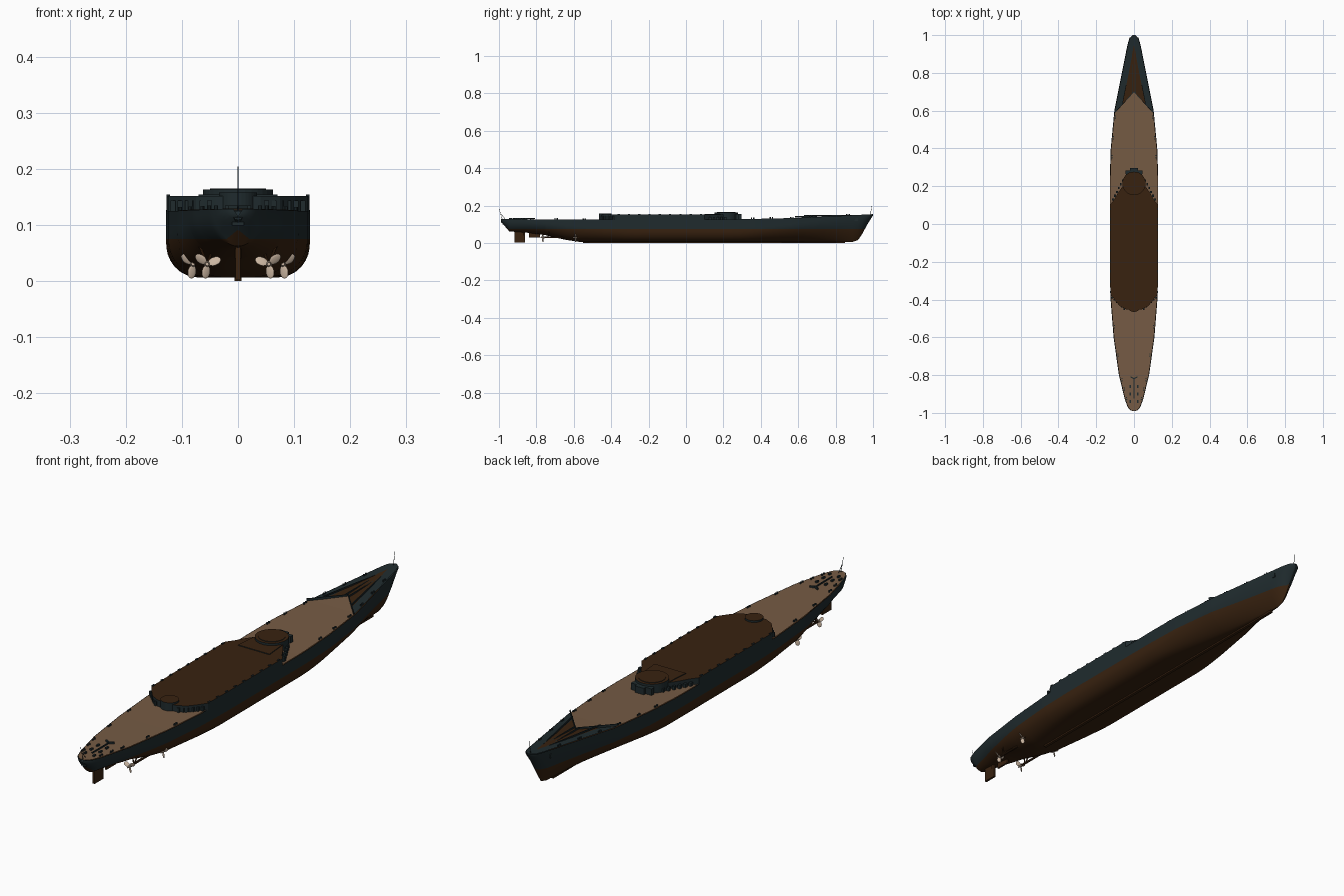
import bpy, bmesh, math
from mathutils import Vector, Matrix

cube = bpy.data.objects.get("Cube")
if cube:
    bpy.data.objects.remove(cube)


def material(name, color):
    m = bpy.data.materials.new(name)
    m.use_nodes = True
    m.diffuse_color = (*color, 1)
    m.node_tree.nodes["Principled BSDF"].inputs["Base Color"].default_value = (*color, 1)
    return m


GREEN = material("dark grey green", (.014, .024, .027))
BROWN = material("dark brown", (.04, .016, .005))
TAN = material("deck tan", (.18, .105, .058))
BRONZE = material("pale bronze", (.6, .47, .36))


def finish(name, bm, mats, smooth=False):
    bmesh.ops.remove_doubles(bm, verts=bm.verts, dist=1e-5)
    bmesh.ops.recalc_face_normals(bm, faces=bm.faces)
    me = bpy.data.meshes.new(name)
    bm.to_mesh(me)
    bm.free()
    for m in mats:
        me.materials.append(m)
    ob = bpy.data.objects.new(name, me)
    bpy.context.collection.objects.link(ob)
    if smooth:
        bpy.ops.object.select_all(action='DESELECT')
        ob.select_set(True)
        bpy.context.view_layer.objects.active = ob
        bpy.ops.object.shade_smooth_by_angle(angle=math.radians(35))
    return ob


def prism(name, half, z0, z1, top=GREEN):
    """Mirrored half outline, extruded upward, with a coloured top."""
    pts = half + [(-x, y) for x, y in reversed(half) if x > 0]
    bm = bmesh.new()
    face = bm.faces.new([bm.verts.new((x, y, z0)) for x, y in pts])
    ext = bmesh.ops.extrude_face_region(bm, geom=[face])
    bmesh.ops.translate(bm, vec=(0, 0, z1 - z0),
                        verts=[v for v in ext["geom"] if isinstance(v, bmesh.types.BMVert)])
    for f in bm.faces:
        f.material_index = int(f.calc_center_median().z > z1 - 1e-4)
    return finish(name, bm, [GREEN, top])


def add_rod(bm, a, b, r, r2=None, n=8):
    a, b = Vector(a), Vector(b)
    rot = (b - a).to_track_quat('Z', 'Y').to_matrix().to_4x4()
    bmesh.ops.create_cone(bm, cap_ends=True, segments=n, radius1=r, radius2=r if r2 is None else r2,
                          depth=(b - a).length, matrix=Matrix.Translation((a + b) / 2) @ rot)


def add_box(bm, center, size, turn=0):
    bmesh.ops.create_cube(bm, size=1, matrix=Matrix.Translation(center)
                          @ Matrix.Rotation(turn, 4, 'Z') @ Matrix.Diagonal((*size, 1)))


def drum(name, y, r, z0, z1, top=BROWN):
    half = [(r * math.sin(a), y - r * math.cos(a)) for a in [math.pi * i / 16 for i in range(17)]]
    half[0], half[-1] = (0, y - r), (0, y + r)
    return prism(name, half, z0, z1, top)


# Hull shape curves along the length
HALF = [(-.99, .008), (-.985, .02), (-.97, .033), (-.93, .048), (-.8, .08), (-.6, .108), (-.4, .124),
        (-.25, .128), (.25, .128), (.4, .123), (.6, .104), (.95, .034), (.985, .024), (1, .006)]
DECK = [(-.99, .128), (-.6, .125), (.2, .125), (.6, .134), (1, .154)]
KEEL = [(-.99, .115), (-.945, .062), (-.85, .055), (-.75, .042), (-.65, .018), (-.57, .006),
        (.89, .006), (.92, .016), (.94, .045), (.97, .1), (1, .148)]
FLAT = [(-.95, 0), (-.6, .2), (-.3, .55), (.3, .55), (.6, .22), (.88, .04), (1, 0)]
TURN = [(-.95, .9), (-.3, .5), (.3, .5), (.9, 1)]
FLARE = [(-.3, 1), (.3, 1), (.9, 2)]


def at(curve, y):
    if y <= curve[0][0]:
        return curve[0][1]
    for (a, p), (b, q) in zip(curve, curve[1:]):
        if y <= b:
            return p + (q - p) * (y - a) / (b - a)
    return curve[-1][1]


stations = sorted({round(-.99 + i * .0398, 3) for i in range(50)}
                  | {y for c in (HALF, KEEL) for y, _ in c} | {1})
WATERLINE, LOW, HIGH = .075, 7, 5


def section(y):
    keel, deck, b = at(KEEL, y), at(DECK, y), at(HALF, y)
    wl = max(keel, WATERLINE)
    zs = [keel + (wl - keel) * (k / LOW) ** 1.5 for k in range(LOW)]
    zs += [wl + (deck - wl) * k / HIGH for k in range(HIGH + 1)]
    pts = [(0, y, keel)]
    for z in zs:
        u = min((z - keel) / (deck - keel) / at(TURN, y), 1)
        s = math.sqrt(max(0, 1 - (1 - u) ** 2)) ** at(FLARE, y)
        f = at(FLAT, y)
        pts.append((b * (f + (1 - f) * s), y, z))
    return pts


bm = bmesh.new()
for side in (1, -1):
    rows = [[bm.verts.new((side * x, y, z)) for x, y, z in section(y)] for y in stations]
    for r, s in zip(rows, rows[1:]):
        for k in range(len(r) - 1):
            f = bm.faces.new((r[k], r[k + 1], s[k + 1], s[k]))
            f.material_index = int(k <= LOW)
    for r in (rows[0], rows[-1]):
        bm.faces.new(r)
finish("hull", bm, [GREEN, BROWN], smooth=True)

# Deck, cut along the chevron and the forecastle wedge
CHEVRON = ((0, .7), (.105, .585))
WEDGE = ((0, .95), (.062, .632))


def ahead(line, x, y):
    (x0, y0), (x1, y1) = line
    return y > y0 + (abs(x) - x0) * (y1 - y0) / (x1 - x0)


bm = bmesh.new()
for side in (1, -1):
    half = bmesh.new()
    rows = [[half.verts.new((x * side, y, at(DECK, y) + .0008)) for x in (0, at(HALF, y) - .002)]
            for y in stations]
    for r, s in zip(rows, rows[1:]):
        half.faces.new((r[0], r[1], s[1], s[0]) if side > 0 else (s[0], s[1], r[1], r[0]))
    for (x0, y0), (x1, y1) in (CHEVRON, WEDGE):
        bmesh.ops.bisect_plane(half, geom=half.verts[:] + half.edges[:] + half.faces[:],
                               plane_co=(0, y0, 0), plane_no=(side * (y0 - y1), x1 - x0, 0))
    for f in half.faces:
        c = f.calc_center_median()
        f.material_index = 0 if not ahead(CHEVRON, c.x, c.y) else 2 if ahead(WEDGE, c.x, c.y) else 1
    tmp = bpy.data.meshes.new("half_deck")
    half.to_mesh(tmp)
    half.free()
    bm.from_mesh(tmp)
    bpy.data.meshes.remove(tmp)
finish("main_deck", bm, [TAN, BROWN, GREEN])

# Breakwater walls and forecastle chain runs
bm = bmesh.new()
for side in (1, -1):
    for line, h in ((CHEVRON, .009), (WEDGE, .006)):
        a, b = [Vector((side * x, y, at(DECK, y) + h / 2)) for x, y in line]
        d = b - a
        add_box(bm, (a + b) / 2, (.003, d.length, h), math.atan2(-d.x, d.y))
    add_box(bm, (side * .009, .79, .144), (.003, .2, .006))
finish("breakwaters", bm, [GREEN])

# Raised midship deck and its platforms
prism("midship_deckhouse", [(0, -.455), (.04, -.452), (.075, -.435), (.1, -.405), (.125, -.37),
                            (.1275, -.25), (.1275, .1), (.105, .13), (.085, .165), (.06, .2), (0, .22)],
      .12, .151, BROWN)
drum("forward_barbette", .215, .062, .12, .163)
drum("forward_barbette_cap", .215, .05, .16, .165)
drum("aft_barbette", -.432, .034, .12, .158)
prism("forward_platform", [(0, .25), (.03, .25), (.046, .268), (.046, .284), (.02, .284),
                           (.02, .296), (0, .296)], .12, .154)
prism("gun_platform", [(0, .1), (.07, .1), (.062, .19), (0, .19)], .15, .154, BROWN)

# Bollards, vents and rail blocks along the deck edges
bm = bmesh.new()
for side in (1, -1):
    for i in range(9):
        y = -.36 + i * .055
        add_box(bm, (side * .124, y, .152), (.006, .012, .005))
    for i in range(6):
        y = .1 + i * .02
        add_box(bm, (side * (.112 - i * .0105), y + .03, .132), (.01, .012, .016))
        y = -.39 - i * .012
        add_box(bm, (side * (.116 - i * .013), y, .134), (.009, .008, .018))
    for y in (-.93, -.88, -.83, -.7, -.55, .35, .45, .56, .66, .76, .86):
        for dy in (0, .012):
            x = side * (at(HALF, y) - .009)
            add_rod(bm, (x, y + dy, at(DECK, y)), (x, y + dy, at(DECK, y) + .007), .0035)
    for y in (-.94, -.9, -.86):
        add_box(bm, (side * .02, y, .131), (.007, .014, .007))
    add_box(bm, (side * .008, -.815, .131), (.024, .006, .007), side * .5)
add_box(bm, (0, -.87, .13), (.004, .11, .005))
finish("deck_fittings", bm, [GREEN])

# Anchors at bow and stern
bm = bmesh.new()
add_rod(bm, (0, -.985, .117), (0, -.965, .107), .009, n=12)
add_box(bm, (0, -.978, .102), (.022, .006, .006))
for side in (1, -1):
    add_box(bm, (side * .036, .91, .125), (.012, .018, .016))
finish("anchors", bm, [GREEN])

# Flagstaffs
bm = bmesh.new()
add_rod(bm, (0, .985, .15), (0, .995, .204), .0013, .0007)
add_rod(bm, (0, -.982, .125), (0, -.999, .182), .0013, .0007)
add_rod(bm, (0, -.965, .125), (0, -.989, .155), .001)
finish("flagstaffs", bm, [GREEN])

# Rudder and skeg
bm = bmesh.new()
add_box(bm, (0, -.888, .032), (.009, .056, .058))
add_box(bm, (0, -.81, .045), (.007, .06, .03))
add_rod(bm, (0, -.87, .04), (0, -.87, .07), .006)
add_box(bm, (0, .15, .004), (.012, 1.4, .008))
finish("rudder_and_keel", bm, [BROWN])

# Propellers with shafts and struts
shafts, props = bmesh.new(), bmesh.new()
for side in (1, -1):
    for x, y, length in ((.055, -.765, .25), (.08, -.59, .2)):
        hub = Vector((side * x, y, .03))
        add_rod(shafts, hub, hub + Vector((0, length, 0)), .0045)
        for dx in (-.016, .016):
            add_rod(shafts, hub + Vector((0, .025, 0)), (hub.x + dx, y + .035, .07), .0025)
        add_rod(props, hub + Vector((0, -.014, 0)), hub + Vector((0, .008, 0)), .003, .006)
        for k in range(3):
            m = (Matrix.Translation(hub) @ Matrix.Rotation(side * (k * math.tau / 3 + .9), 4, 'Y')
                 @ Matrix.Translation((0, 0, .014)) @ Matrix.Rotation(side * .5, 4, 'Z')
                 @ Matrix.Diagonal((.0085, .0018, .012, 1)))
            bmesh.ops.create_uvsphere(props, u_segments=12, v_segments=8, radius=1, matrix=m)
finish("propeller_shafts", shafts, [BROWN], smooth=True)
finish("propellers", props, [BRONZE], smooth=True)
